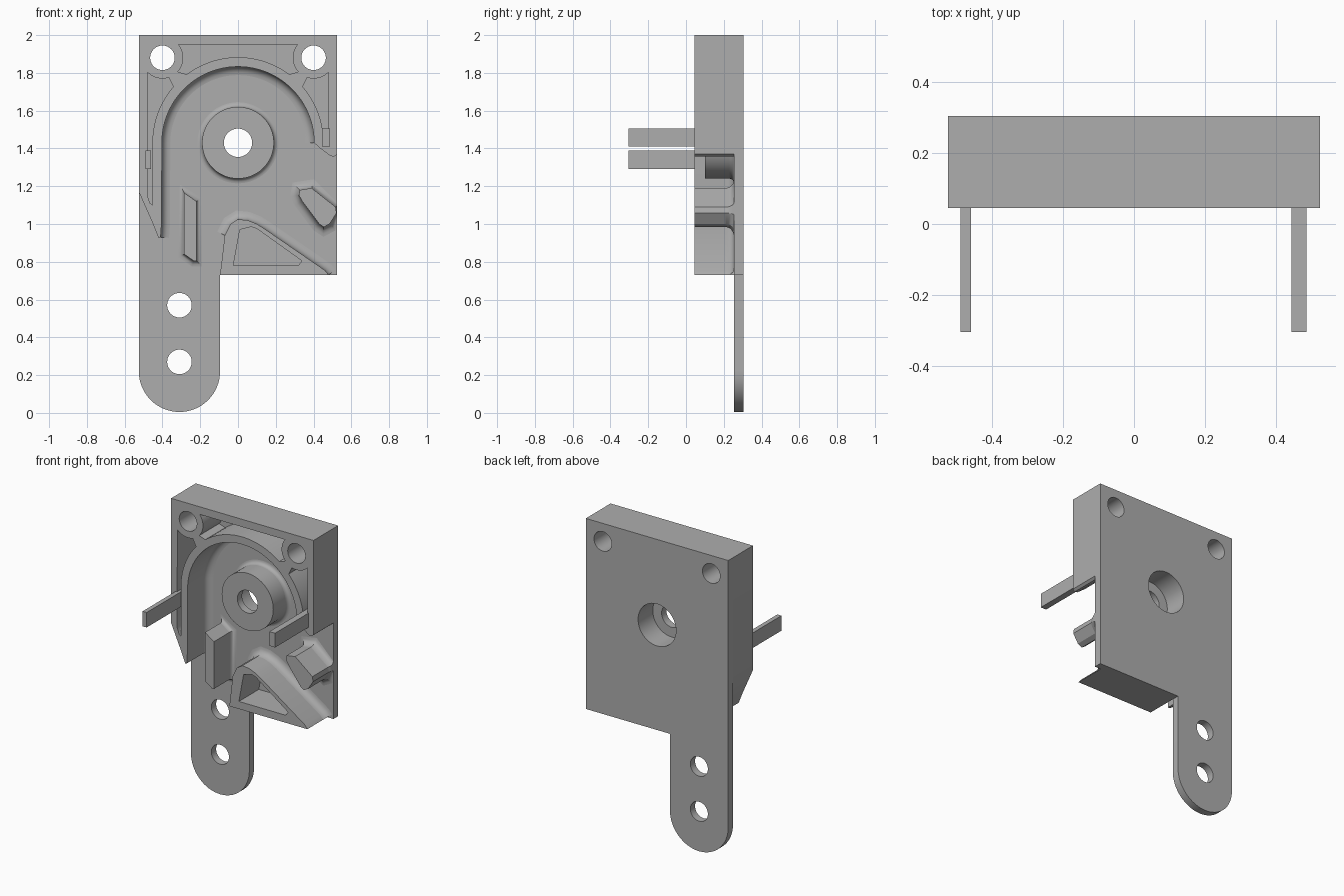
import bpy, bmesh
from math import sin, cos, radians, pi
from mathutils import Vector

cube = bpy.data.objects.get("Cube")
if cube:
    bpy.data.objects.remove(cube, do_unlink=True)

grey = bpy.data.materials.new("plain grey")
grey.use_nodes = True
grey.diffuse_color = (0.42, 0.42, 0.42, 1)
grey.node_tree.nodes["Principled BSDF"].inputs["Base Color"].default_value = grey.diffuse_color

FRONT, FLOOR, BACK = 0.045, 0.255, 0.305
ARCH = (0, 1.43)
BOSS_X, BOSS_Z = 0.4, 1.88


def arc(centre, r, a0, a1, steps=24):
    """Points on an arc in the x-z plane, angles in degrees."""
    angles = [radians(a0 + (a1 - a0) * i / steps) for i in range(steps + 1)]
    return [(centre[0] + r * cos(a), centre[1] + r * sin(a)) for a in angles]


def circle(centre, r, steps=40):
    return arc(centre, r, 0, 360, steps)[:-1]


def mirror(points):
    return [(-x, z) for x, z in points]


def finish(obj):
    """Weld, orient, smooth and colour a part."""
    bm = bmesh.new()
    bm.from_mesh(obj.data)
    bmesh.ops.remove_doubles(bm, verts=bm.verts, dist=1e-5)
    bmesh.ops.recalc_face_normals(bm, faces=bm.faces)
    bm.to_mesh(obj.data)
    bm.free()
    obj.data.materials.clear()
    obj.data.materials.append(grey)
    bpy.ops.object.select_all(action='DESELECT')
    obj.select_set(True)
    bpy.context.view_layer.objects.active = obj
    bpy.ops.object.shade_smooth_by_angle(angle=radians(30))


def prism(name, outline, y0, y1, holes=()):
    """Extrude an x-z outline with holes between two depths."""
    curve = bpy.data.curves.new(name, 'CURVE')
    curve.dimensions = '2D'
    curve.fill_mode = 'BOTH'
    curve.extrude = (y1 - y0) / 2
    for loop in [outline, *holes]:
        spline = curve.splines.new('POLY')
        spline.points.add(len(loop) - 1)
        for p, (x, z) in zip(spline.points, loop):
            p.co = (x, z, 0, 1)
        spline.use_cyclic_u = True
    obj = bpy.data.objects.new(name, curve)
    bpy.context.collection.objects.link(obj)
    obj.location.y = (y0 + y1) / 2
    obj.rotation_euler.x = pi / 2
    bpy.ops.object.select_all(action='DESELECT')
    obj.select_set(True)
    bpy.context.view_layer.objects.active = obj
    bpy.ops.object.convert(target='MESH')
    obj = bpy.context.view_layer.objects.active
    bpy.ops.object.transform_apply(location=True, rotation=True, scale=True)
    finish(obj)
    return obj


def fillet(name, path, r=0.045, side=1, closed=True, steps=5):
    """Concave blend between a wall that follows the path and the floor."""
    pts = [Vector(p) for p in path]
    n = len(pts)
    bm = bmesh.new()
    rows = []
    for i, p in enumerate(pts):
        before = pts[i - 1] if closed or i > 0 else None
        after = pts[(i + 1) % n] if closed or i < n - 1 else None
        d0 = (p - before).normalized() if before else (after - p).normalized()
        d1 = (after - p).normalized() if after else d0
        n0, n1 = Vector((d0.y, -d0.x)), Vector((d1.y, -d1.x))
        mid = (n0 + n1).normalized()
        out = mid * side / max(mid.dot(n0), 0.6)
        row = []
        for k in range(steps + 1):
            t = pi / 2 * k / steps
            q = p + out * r * (1 - cos(t))
            x, z = min(q.x, 0.525), max(q.y, 0.73)
            row.append(bm.verts.new((x, FLOOR - r * (1 - sin(t)) - 0.0005, z)))
        rows.append(row)
    for i in range(n if closed else n - 1):
        a, b = rows[i], rows[(i + 1) % n]
        for k in range(steps):
            bm.faces.new((a[k], b[k], b[k + 1], a[k + 1]))
    mesh = bpy.data.meshes.new(name)
    bm.to_mesh(mesh)
    bm.free()
    obj = bpy.data.objects.new(name, mesh)
    bpy.context.collection.objects.link(obj)
    finish(obj)
    # Face the blend towards the open front
    if sum(f.normal.y * f.area for f in mesh.polygons) > 0:
        mesh.flip_normals()


def box(name, x0, x1, y0, y1, z0, z1):
    prism(name, [(x0, z0), (x1, z0), (x1, z1), (x0, z1)], y0, y1)


boss_holes = [circle((s * BOSS_X, BOSS_Z), 0.065) for s in (-1, 1)]

# Back plate with the rounded mounting tab
tab_holes = [circle((-0.31, z), 0.065) for z in (0.27, 0.57)]
plate = [(0.525, 0.73), (0.525, 2), (-0.525, 2)]
plate += arc((-0.31, 0.22), 0.215, 180, 360, 32) + [(-0.095, 0.73)]
prism("back_plate", plate, FLOOR, BACK, boss_holes + tab_holes + [circle(ARCH, 0.14)])

# Raised frame with arch, corner bosses and three pockets
arch_inner = arc(ARCH, 0.403, 0, 180, 48)
leg = [(-0.405, 1.0), (-0.41, 0.93)]
frame = [(0.525, 1.37), (0.525, 2), (-0.525, 2), (-0.525, 1.17), (-0.45, 1.0), (-0.42, 0.925)]
frame += leg[::-1] + arch_inner[::-1] + [(0.43, 1.405), (0.49, 1.36), (0.51, 1.357)]
right_boss = arc((BOSS_X, BOSS_Z), 0.11, 141, 222, 12)
top_pocket = right_boss + arc(ARCH, 0.453, 53, 127, 24) + mirror(right_boss)[::-1]
pocket_upper = arc((-BOSS_X, BOSS_Z), 0.11, 224, 288, 12)
left_pocket = [(-0.48, 1.15)] + pocket_upper + arc(ARCH, 0.453, 139, 180, 16)
left_pocket += [(-0.453, 1.1), (-0.465, 1.11)]
right_pocket = [(0.48, 1.42)] + mirror(pocket_upper) + arc(ARCH, 0.453, 41, 0, 16)
prism("raised_frame", frame, FRONT, FLOOR, boss_holes + [top_pocket, left_pocket, right_pocket])
fillet("arch_fillet", arch_inner + leg, side=-1, closed=False)

# Central hub with a wide bore at the rear
prism("hub_sleeve", circle(ARCH, 0.19, 64), 0.15, FLOOR, [circle(ARCH, 0.14)])
prism("hub_cap", circle(ARCH, 0.19, 64), 0.1, 0.15, [circle(ARCH, 0.075)])
fillet("hub_fillet", circle(ARCH, 0.19, 64), 0.025)

# Wedge block with a triangular pocket
wedge = [(-0.095, 0.73), (0.48, 0.73), (0.46, 0.755), (0.14, 0.975), (0.1, 1.0),
         (0.05, 1.02), (0, 1.025), (-0.04, 1.0), (-0.07, 0.94)]
wedge_pocket = [(-0.025, 0.78), (0.32, 0.78), (0.338, 0.805), (0.1, 0.975),
                (0.07, 0.985), (0.01, 0.97)]
prism("wedge_block", wedge, FRONT, FLOOR, [wedge_pocket])
fillet("wedge_fillet", wedge[1:], closed=False)

# Slanted stop at the side edge
stop = [(0.322, 1.153), (0.454, 0.984), (0.485, 1.0), (0.522, 1.058),
        (0.517, 1.09), (0.39, 1.19), (0.327, 1.18)]
stop[1:1] = [(0.34, 1.12), (0.43, 1.0)]
prism("slanted_stop", stop, FRONT, FLOOR)
fillet("stop_fillet", stop)

# Upright guide rib
rib = [(-0.285, 0.84), (-0.235, 0.805), (-0.22, 0.805), (-0.22, 1.12), (-0.285, 1.165)]
prism("guide_rib", rib, 0.06, FLOOR)
fillet("rib_fillet", rib, 0.03)

# Forward pegs
box("right_peg", -0.49, -0.46, -BACK, FLOOR, 1.29, 1.39)
box("left_peg", 0.445, 0.487, -BACK, FLOOR, 1.41, 1.505)
